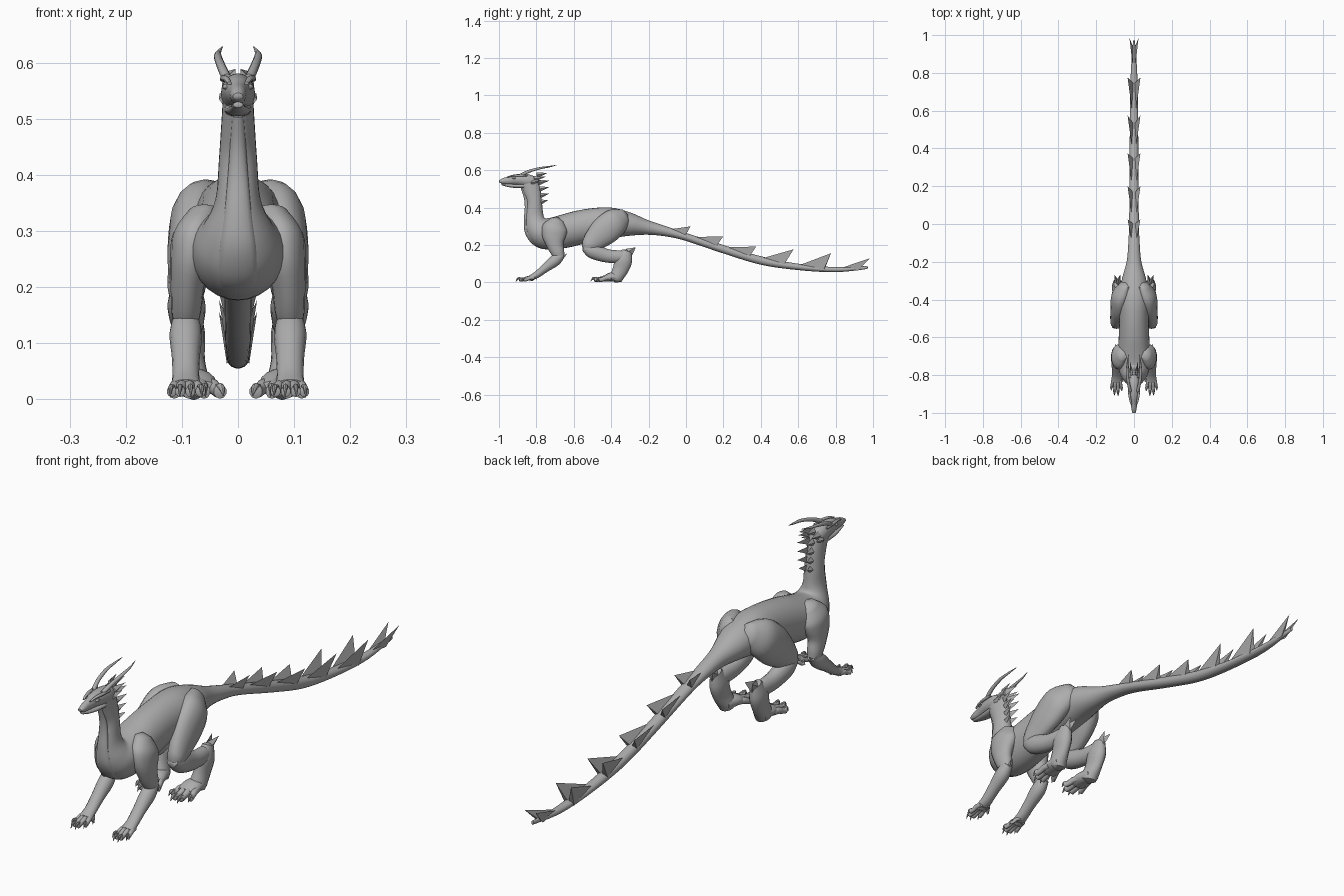
import bpy, bmesh, math
from mathutils import Vector

grey = bpy.data.materials.new("stone grey")
grey.diffuse_color = (0.42, 0.42, 0.42, 1)


def finish(name, bm, mirror, angle=40):
    bmesh.ops.recalc_face_normals(bm, faces=bm.faces)
    me = bpy.data.meshes.new(name)
    bm.to_mesh(me)
    bm.free()
    me.materials.append(grey)
    ob = bpy.data.objects.new(name, me)
    bpy.context.collection.objects.link(ob)
    bpy.ops.object.select_all(action='DESELECT')
    ob.select_set(True)
    bpy.context.view_layer.objects.active = ob
    bpy.ops.object.shade_smooth_by_angle(angle=math.radians(angle))
    if mirror:
        ob.modifiers.new("mirror", 'MIRROR').use_mirror_merge = False
    return ob


def smooth(rows, sub):
    """Catmull-Rom interpolation of rows of numbers."""
    out = []
    for i in range(len(rows) - 1):
        p = [rows[max(i - 1, 0)], rows[i], rows[i + 1], rows[min(i + 2, len(rows) - 1)]]
        for k in range(sub):
            t = k / sub
            out.append([0.5 * (2 * b + (c - a) * t + (2 * a - 5 * b + 4 * c - d) * t * t
                               + (3 * b - a - 3 * c + d) * t ** 3) for a, b, c, d in zip(*p)])
    out.append(list(rows[-1]))
    return out


def loft(name, rings, mirror=False, sub=4, seg=20):
    """Rings: x centre, top (y, z), bottom (y, z), half width."""
    bm = bmesh.new()
    loops, mids = [], []
    for x, y1, z1, y2, z2, rx in smooth(rings, sub):
        c = Vector((x, (y1 + y2) / 2, (z1 + z2) / 2))
        h = Vector((0, (y1 - y2) / 2, (z1 - z2) / 2))
        mids.append((c, min(rx, h.length)))
        loops.append([bm.verts.new(c + h * math.cos(a) + Vector((rx * math.sin(a), 0, 0)))
                      for a in (2 * math.pi * k / seg for k in range(seg))])
    for a, b in zip(loops, loops[1:]):
        for k in range(seg):
            bm.faces.new((a[k], a[(k + 1) % seg], b[(k + 1) % seg], b[k]))
    # slightly domed ends
    for l, i, j in ((loops[0], 0, 1), (loops[-1], -1, -2)):
        c, r = mids[i]
        tip = bm.verts.new(c + (c - mids[j][0]).normalized() * r * 0.5)
        for k in range(seg):
            bm.faces.new((l[k], l[(k + 1) % seg], tip))
    return finish(name, bm, mirror)


def limb(name, pts, mirror=True, sub=4, seg=16):
    """Points: x, y, z, half width, half depth in the side plane."""
    rings = []
    for i, (x, y, z, rx, rp) in enumerate(pts):
        a, b = pts[max(i - 1, 0)], pts[min(i + 1, len(pts) - 1)]
        ty, tz = b[1] - a[1], b[2] - a[2]
        n = math.hypot(ty, tz)
        py, pz = -tz / n * rp, ty / n * rp
        rings.append((x, y + py, z + pz, y - py, z - pz, rx))
    return loft(name, rings, mirror, sub, seg)


def blade(name, base, tip, mirror=True):
    """Flat-faced spike from a triangular base."""
    bm = bmesh.new()
    v = [bm.verts.new(p) for p in base] + [bm.verts.new(tip)]
    for f in ((0, 1, 2), (0, 1, 3), (1, 2, 3), (2, 0, 3)):
        bm.faces.new([v[k] for k in f])
    return finish(name, bm, mirror, 20)


# neck, torso and tail in one skin
body = [(-.80, .56, -.885, .515, .027), (-.778, .50, -.868, .475, .030),
        (-.770, .43, -.852, .425, .034), (-.764, .37, -.862, .345, .040),
        (-.755, .345, -.857, .27, .060), (-.73, .345, -.825, .21, .078),
        (-.68, .358, -.76, .178, .086), (-.60, .38, -.65, .183, .082),
        (-.50, .397, -.52, .213, .078), (-.40, .40, -.40, .235, .080),
        (-.30, .375, -.30, .25, .066), (-.20, .332, -.20, .255, .039),
        (-.10, .298, -.10, .245, .030), (0, .265, 0, .222, .026),
        (.20, .20, .20, .155, .024), (.40, .14, .40, .095, .023),
        (.60, .10, .60, .066, .021), (.80, .082, .80, .055, .017),
        (.97, .088, .97, .072, .005)]
loft("neck_body_tail", [(0,) + r for r in body], sub=5, seg=28)

# raised throat plate running down to the chest
limb("throat_plate", [(0, -.875, .505, .010, .008), (0, -.855, .455, .014, .012),
                      (0, -.850, .40, .018, .012), (0, -.855, .33, .024, .012),
                      (0, -.848, .27, .032, .014), (0, -.815, .218, .036, .014),
                      (0, -.76, .188, .030, .012)], mirror=False)

# head: skull, lower jaw, brows, eyes
loft("skull", [(0, -1.0, .546, -.996, .533, .009), (0, -.98, .557, -.975, .527, .014),
               (0, -.95, .566, -.945, .524, .017), (0, -.92, .576, -.91, .522, .024),
               (0, -.88, .581, -.87, .515, .029), (0, -.84, .578, -.84, .51, .030),
               (0, -.80, .562, -.81, .515, .023)])
loft("lower_jaw", [(0, -.985, .530, -.985, .520, .009), (0, -.95, .527, -.95, .510, .015),
                   (0, -.91, .526, -.91, .505, .021), (0, -.86, .53, -.86, .503, .025)], sub=3)
limb("brow", [(.015, -.955, .563, .004, .003), (.021, -.925, .571, .006, .005),
              (.026, -.89, .572, .006, .006), (.028, -.85, .57, .004, .004)], sub=3, seg=10)
limb("eye", [(.020, -.930, .555, .003, .002), (.022, -.921, .557, .005, .005),
             (.025, -.91, .557, .003, .002)], sub=3, seg=10)
limb("horn", [(.020, -.885, .572, .009, .009), (.030, -.84, .594, .008, .008),
              (.036, -.78, .611, .007, .006), (.034, -.73, .619, .004, .004),
              (.028, -.69, .628, .001, .001)], seg=10)

# spikes behind the jaw and down the back of the neck
for y, z, x, l in ((-.815, .555, .022, .065), (-.83, .535, .027, .055), (-.80, .575, .012, .06),
                   (-.79, .535, .014, .06), (-.785, .50, .014, .055),
                   (-.782, .465, .014, .05), (-.78, .43, .013, .042)):
    blade("neck_spike", [(x - .008, y, z + .014), (x + .007, y + .005, z), (x - .006, y, z - .018)],
          (x + .006, y + l, z + .010))

# paired tail blades: front, rear and tip positions
for y0, z0, y1, z1, ty, tz in ((-.10, .29, .0, .262, .025, .30), (.03, .25, .165, .205, .20, .247),
                               (.20, .195, .345, .152, .375, .192), (.40, .135, .53, .108, .575, .177),
                               (.60, .098, .745, .084, .775, .156), (.82, .082, .93, .084, .985, .13)):
    w = .020 if y0 < .8 else .010
    blade("tail_blade", [(w * .5, y0, z0 - .008), (.002, y1, z1 - .004), (w, y1 - .01, z1 - .02)],
          (.034 if y0 < .8 else .024, ty, tz))

# front legs
limb("upper_arm", [(.060, -.685, .335, .028, .035), (.076, -.70, .295, .040, .066),
                   (.084, -.705, .25, .037, .064), (.090, -.700, .20, .030, .045),
                   (.092, -.685, .16, .027, .036), (.093, -.675, .135, .022, .026)])
limb("forearm", [(.093, -.665, .150, .020, .022), (.093, -.70, .118, .029, .031),
                 (.093, -.755, .075, .025, .023), (.093, -.80, .040, .024, .018),
                 (.093, -.835, .023, .028, .014)])
blade("elbow_spike", [(.085, -.70, .11), (.104, -.70, .115), (.094, -.675, .10)], (.100, -.633, .157))

# hind legs
limb("thigh", [(.045, -.32, .355, .030, .040), (.068, -.37, .328, .048, .072),
               (.080, -.43, .280, .045, .078), (.088, -.485, .230, .037, .062),
               (.092, -.52, .195, .033, .043), (.092, -.535, .175, .024, .025)])
limb("shin", [(.092, -.545, .190, .024, .022), (.092, -.50, .168, .034, .040),
              (.090, -.42, .142, .030, .036), (.088, -.35, .138, .026, .033),
              (.088, -.315, .143, .020, .026)])
limb("heel", [(.088, -.315, .168, .018, .026), (.088, -.333, .12, .029, .046),
              (.086, -.35, .07, .027, .042), (.082, -.37, .030, .032, .036),
              (.080, -.375, .012, .028, .032)])
limb("hind_sole", [(.082, -.35, .030, .028, .026), (.077, -.40, .030, .038, .024),
                   (.074, -.44, .020, .036, .015)])
for dx in (-.016, .016):
    blade("heel_spur", [(.088 + dx, -.325, .155), (.088, -.29, .14), (.088, -.32, .18)],
          (.088 + dx, -.268, .188))

# toes with claws
def toe(kind, bx, by, tx, ty, r):
    p = lambda t, z, w, h: (bx + (tx - bx) * t, by + (ty - by) * t, z, w, h)
    limb(kind + "_toe", [p(0, .025, r, r), p(.35, .024, r, r), p(.6, .016, r * .85, r * .9),
                         p(.8, .014, r * .9, r)], sub=3, seg=10)
    limb(kind + "_claw", [p(.7, .022, r * .5, r * .5), p(.88, .022, r * .45, r * .5),
                          p(1, .006, .001, .001)], sub=3, seg=8)


for k in range(4):
    toe("front", .078 + k * .010, -.81, (.064, .084, .104, .121)[k], (-.885, -.91, -.908, -.88)[k], .010)
    toe("hind", .056 + k * .015, -.40, (.026, .058, .088, .117)[k], (-.475, -.51, -.51, -.48)[k], .013)
# inner thumb claw on each front foot
toe("thumb", .080, -.80, .058, -.835, .008)
